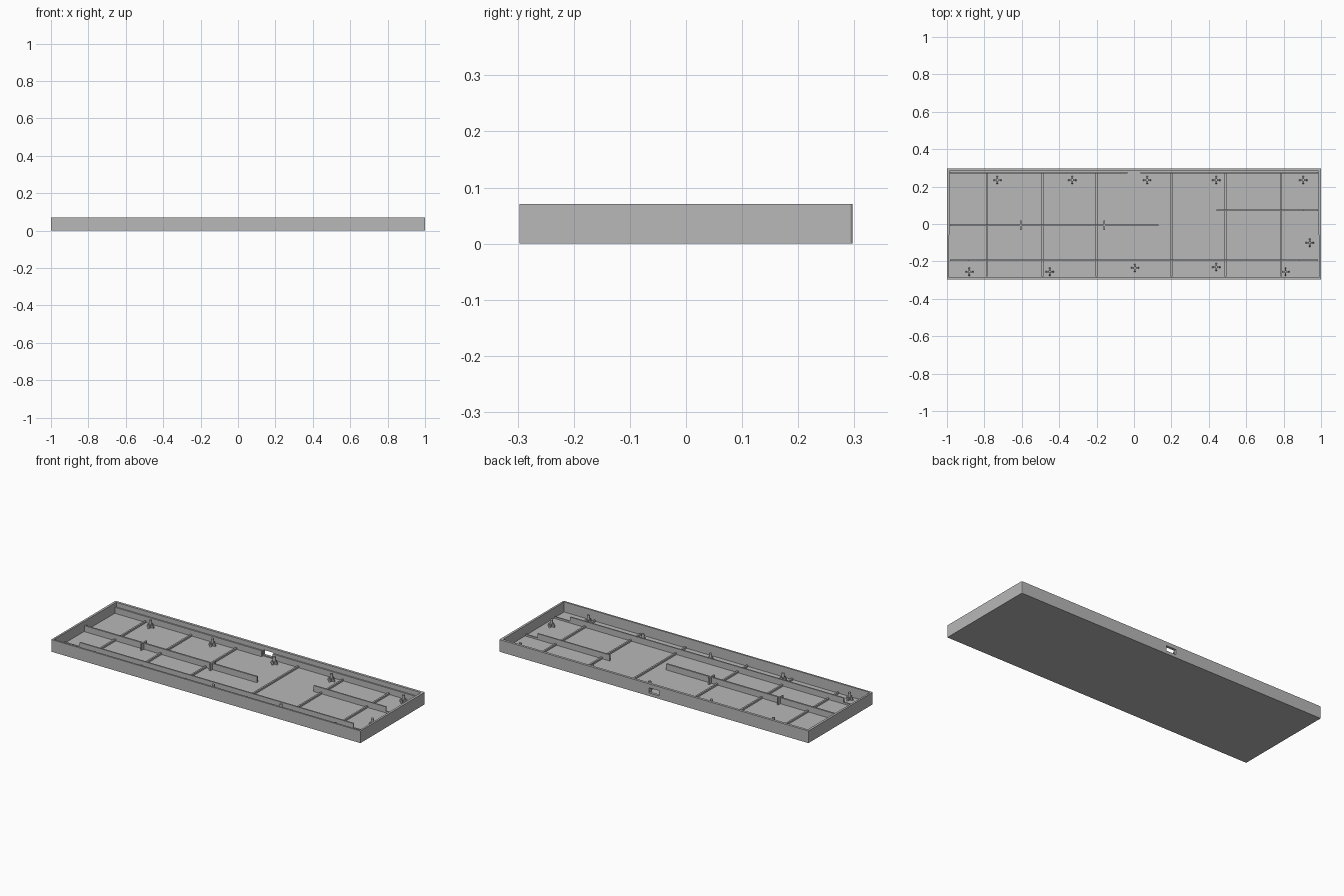
import bpy, bmesh
from mathutils import Matrix, Vector

if "Cube" in bpy.data.objects:
    bpy.data.objects.remove(bpy.data.objects["Cube"])

GREY = (0.48, 0.48, 0.48, 1)
grey = bpy.data.materials.new("plain grey plastic")
grey.use_nodes = True
grey.diffuse_color = GREY
grey.node_tree.nodes["Principled BSDF"].inputs["Base Color"].default_value = GREY

HX, HY, TOP = 1.0, 0.297, 0.071   # half length, half depth, wall top
WALL, FLOOR = 0.015, 0.012
LOW, TALL, POST = 0.022, 0.047, 0.054


def add_box(bm, x0, x1, y0, y1, z0, z1):
    size = Vector((x1 - x0, y1 - y0, z1 - z0))
    mid = Vector((x0 + x1, y0 + y1, z0 + z1)) / 2
    m = Matrix.Translation(mid) @ Matrix.Diagonal(size).to_4x4()
    return bmesh.ops.create_cube(bm, size=1, matrix=m)["verts"]


def finish(bm, name):
    mesh = bpy.data.meshes.new(name)
    bm.to_mesh(mesh)
    bm.free()
    mesh.materials.append(grey)
    obj = bpy.data.objects.new(name, mesh)
    bpy.context.collection.objects.link(obj)
    return obj


def boxes(name, *parts):
    bm = bmesh.new()
    for p in parts:
        add_box(bm, *p)
    return finish(bm, name)


# Tray shell: a box with rounded rear corners, hollowed from the top
bm = bmesh.new()
add_box(bm, -HX, HX, -HY, HY, 0, TOP)
rear = [e for e in bm.edges if all(v.co.y > 0 for v in e.verts)
        and abs(e.verts[0].co.z - e.verts[1].co.z) > 0.01]
bmesh.ops.bevel(bm, geom=rear, offset=0.005, segments=2, profile=0.5, affect='EDGES')
top = max(bm.faces, key=lambda f: f.calc_center_median().z)
bmesh.ops.inset_region(bm, faces=[top], thickness=WALL)
pit = bmesh.ops.extrude_face_region(bm, geom=[top])["geom"]
bmesh.ops.translate(bm, verts=[g for g in pit if isinstance(g, bmesh.types.BMVert)],
                    vec=(0, 0, FLOOR - TOP))
if top.is_valid:
    bmesh.ops.delete(bm, geom=[top], context='FACES_ONLY')
bmesh.ops.recalc_face_normals(bm, faces=bm.faces)
shell = finish(bm, "tray_shell")

# Cable port through the rear wall
cutter = boxes("port_cutter", (-0.033, 0.033, 0.26, 0.33, 0.018, 0.048))
cutter.hide_render = True
cut = shell.modifiers.new("port", 'BOOLEAN')
cut.object = cutter
cut.operation = 'DIFFERENCE'
cut.solver = 'EXACT'
bpy.context.view_layer.objects.active = shell
bpy.ops.object.modifier_apply(modifier=cut.name)
bpy.data.objects.remove(cutter)

# Inner rear rail, split around the port
IN = HX - WALL
boxes("rear_rail", *[(a, b, 0.269, 0.277, FLOOR, TALL)
                     for a, b in ((-IN, -0.035), (0.035, IN))])

# Low cross ribs
for side in (-1, 1):
    for i, x in enumerate((0.2, 0.49, 0.787)):
        boxes(f"cross_rib_{'left' if side > 0 else 'right'}_{i + 1}",
              (side * x - 0.005, side * x + 0.005, -0.282, 0.27, FLOOR, LOW))

# Long ribs, tall in the middle with low ends
boxes("front_long_rib", (-IN, IN, -0.199, -0.191, FLOOR, LOW),
      (-0.885, 0.885, -0.199, -0.191, LOW, TALL))
boxes("middle_long_rib", (-IN, 0.13, -0.012, -0.002, FLOOR, TALL),
      *[(x - 0.004, x + 0.004, -0.032, 0.018, FLOOR, TALL + 0.003) for x in (-0.605, -0.16)])
boxes("left_long_rib", (0.44, IN, 0.07, 0.078, FLOOR, LOW),
      (0.44, 0.907, 0.07, 0.078, LOW, TALL))

# Screw posts with crossed gussets
posts = [(x, 0.235) for x in (-0.73, -0.33, 0.07, 0.44, 0.905)]
posts += [(x, -0.255) for x in (-0.88, -0.45, 0.81)]
posts += [(0.005, -0.235), (0.44, -0.23), (0.94, -0.1)]
for i, (x, y) in enumerate(posts):
    bm = bmesh.new()
    bmesh.ops.create_cone(bm, cap_ends=True, segments=12, radius1=0.008, radius2=0.008,
                          depth=POST - FLOOR,
                          matrix=Matrix.Translation((x, y, (POST + FLOOR) / 2)))
    for w, d in ((0.022, 0.004), (0.004, 0.022)):
        fin = add_box(bm, x - w, x + w, y - d, y + d, FLOOR, 0.03)
        for v in fin:           # gussets narrow toward the top
            if v.co.z > 0.02:
                v.co.x = x + (v.co.x - x) * (0.7 if w > d else 1)
                v.co.y = y + (v.co.y - y) * (0.7 if d > w else 1)
    finish(bm, f"screw_post_{i + 1}")
